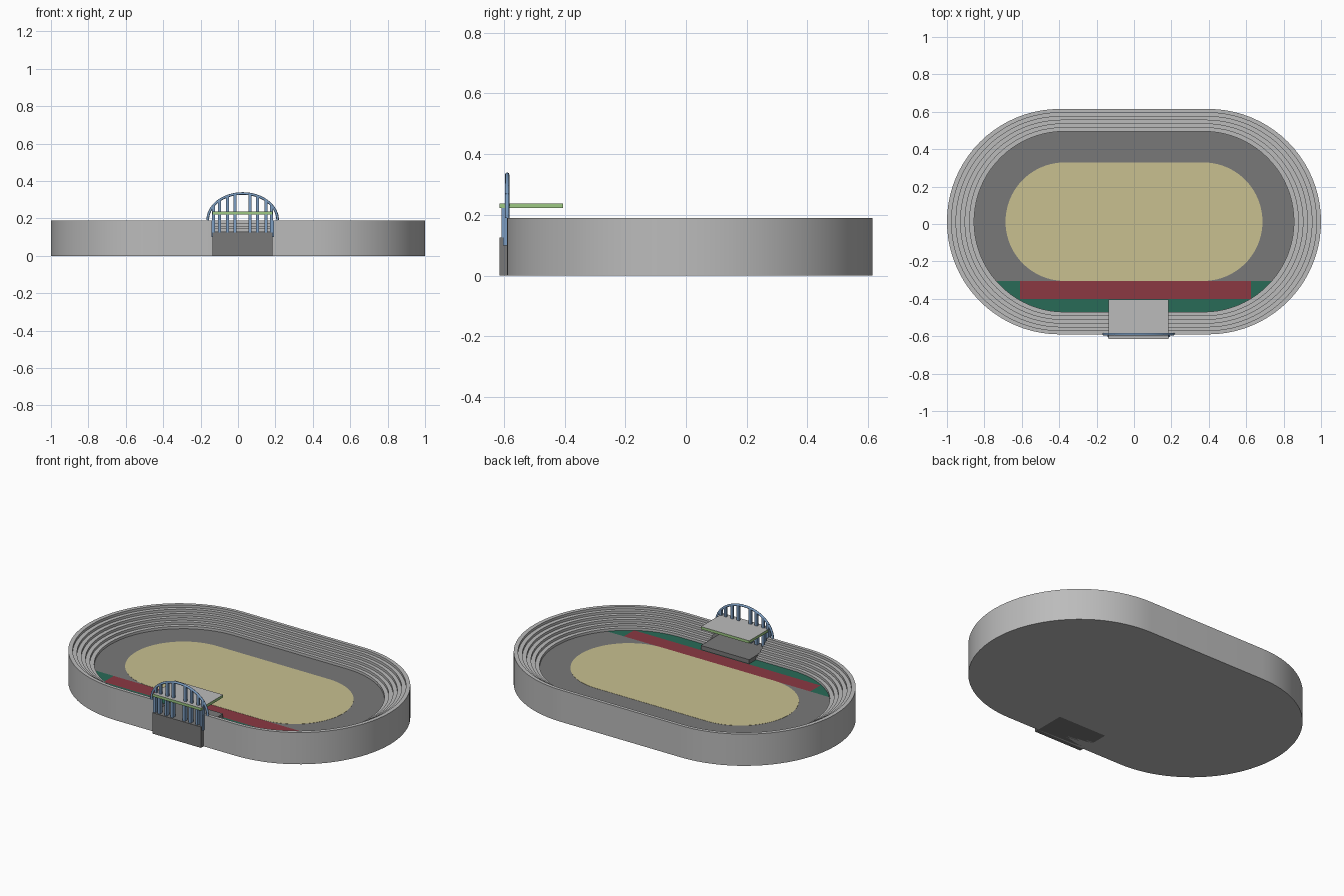
import bpy, bmesh, math
from mathutils import Vector

cube = bpy.data.objects.get("Cube")
if cube:
    bpy.data.objects.remove(cube, do_unlink=True)


def material(name, r, g, b):
    m = bpy.data.materials.new(name)
    m.use_nodes = True
    m.diffuse_color = (r, g, b, 1)
    m.node_tree.nodes["Principled BSDF"].inputs["Base Color"].default_value = (r, g, b, 1)
    return m


LIGHT = material("light concrete", 0.5, 0.5, 0.5)
DARK = material("dark grey", 0.19, 0.19, 0.19)
SAND = material("sand field", 0.58, 0.53, 0.28)
RED = material("red track", 0.26, 0.04, 0.055)
GREEN = material("dark green", 0.022, 0.145, 0.095)
LIME = material("light green", 0.34, 0.58, 0.23)
BLUE = material("steel blue", 0.2, 0.34, 0.54)

YC = 0.0125                  # centre line of the bowl
WALL, FLOOR, STEPS = 0.19, 0.10, 6
LEFT, RIGHT = -0.135, 0.185  # gap for the gate
MID = (LEFT + RIGHT) / 2
DECK = 0.125                 # top of the gate block
OUTER, INNER, FIELD = (0.6025, 0.3975), (0.4825, 0.3725), (0.317, 0.37)


def make_object(name, bm, *mats):
    mesh = bpy.data.meshes.new(name)
    bm.to_mesh(mesh)
    bm.free()
    ob = bpy.data.objects.new(name, mesh)
    bpy.context.collection.objects.link(ob)
    for m in mats:
        mesh.materials.append(m)
    return ob


def smooth(ob):
    bpy.ops.object.select_all(action='DESELECT')
    ob.select_set(True)
    bpy.context.view_layer.objects.active = ob
    bpy.ops.object.shade_smooth_by_angle(angle=math.radians(30))


def oval(r, s, z, n=40):
    """Two half circles of radius r joined by straights of half length s."""
    pts = []
    for side in (1, -1):
        for i in range(n + 1):
            a = math.pi * (i / n - 0.5)
            pts.append(Vector((side * (s + r * math.cos(a)), YC + side * r * math.sin(a), z)))
    return pts


def box(name, lo, hi, *mats):
    bm = bmesh.new()
    bmesh.ops.create_cube(bm, size=1)
    for v in bm.verts:
        v.co = [l + (c + 0.5) * (h - l) for l, h, c in zip(lo, hi, v.co)]
    return make_object(name, bm, *mats)


# Seating bowl: stepped section swept round the oval, open at the gate
def ring(t):
    return [a + (b - a) * t for a, b in zip(INNER, OUTER)]


section = [(ring(1), 0), (ring(1), WALL)]
for i in reversed(range(STEPS)):
    z = FLOOR + (WALL - FLOOR) * (i + 1) / STEPS
    if i < STEPS - 1:
        section.append((ring((i + 1) / STEPS), z))
    section.append((ring(i / STEPS), z))
section.append((ring(0), FLOOR))
section.append((ring(0), 0))

bm = bmesh.new()
rows = []
for (r, s), z in section:
    front = YC - r
    pts = [Vector((RIGHT, front, z))] + oval(r, s, z) + [Vector((LEFT, front, z))]
    rows.append([bm.verts.new(p) for p in pts])
for a, b in zip(rows, rows[1:] + rows[:1]):
    for i in range(len(a) - 1):
        bm.faces.new((a[i], a[i + 1], b[i + 1], b[i]))
for end in (0, -1):
    bm.faces.new([row[end] for row in rows])
bmesh.ops.recalc_face_normals(bm, faces=bm.faces)
smooth(make_object("seating_bowl", bm, LIGHT))

# Underside
bm = bmesh.new()
bm.faces.new([bm.verts.new(p) for p in reversed(oval(*OUTER, 0))])
make_object("base_plate", bm, LIGHT)

# Arena floor: cut along the track edges and coloured by region
TRACK_Y, TRACK_FRONT, TRACK_L, TRACK_R = -0.305, -0.4, -0.61, 0.625
bm = bmesh.new()
bm.faces.new([bm.verts.new(p) for p in oval(*INNER, FLOOR)])
for co, no in (((0, TRACK_Y, 0), (0, 1, 0)), ((0, TRACK_FRONT, 0), (0, 1, 0)),
               ((TRACK_L, 0, 0), (1, 0, 0)), ((TRACK_R, 0, 0), (1, 0, 0))):
    bmesh.ops.bisect_plane(bm, geom=bm.verts[:] + bm.edges[:] + bm.faces[:],
                           plane_co=co, plane_no=no)
for f in bm.faces:
    c = f.calc_center_bounds()
    if c.y < TRACK_Y:
        on_track = c.y > TRACK_FRONT and TRACK_L < c.x < TRACK_R
        f.material_index = 1 if on_track else 2
make_object("arena_floor", bm, DARK, RED, GREEN)

# Playing field plate
bm = bmesh.new()
top = bm.faces.new([bm.verts.new(p) for p in oval(*FIELD, FLOOR)])
new = bmesh.ops.extrude_face_region(bm, geom=[top])["geom"]
for v in new:
    if isinstance(v, bmesh.types.BMVert):
        v.co.z += 0.001
bmesh.ops.recalc_face_normals(bm, faces=bm.faces)
make_object("playing_field", bm, SAND)

# Gate block and canopy
box("gate_block", (LEFT, -0.615, 0), (RIGHT, -0.405, DECK), DARK)
canopy = box("canopy", (LEFT, -0.615, 0.222), (RIGHT, -0.405, 0.238), LIME, LIGHT)
for p in canopy.data.polygons:
    if p.normal.z > 0.5:
        p.material_index = 1

# Arch over the gate
ARCH_Y, ARCH_W, ARCH_H = -0.589, 0.187, 0.143
curve = bpy.data.curves.new("gate_arch", 'CURVE')
curve.dimensions = '3D'
curve.bevel_depth = 0.007
curve.bevel_resolution = 2
curve.use_fill_caps = True
N = 32
spline = curve.splines.new('POLY')
spline.points.add(N)
for i, p in enumerate(spline.points):
    a = math.pi * i / N
    p.co = (MID + ARCH_W * math.cos(a), ARCH_Y, WALL + ARCH_H * math.sin(a), 1)
curve.materials.append(BLUE)
arch = bpy.data.objects.new("gate_arch", curve)
bpy.context.collection.objects.link(arch)

# Columns: tall ones up to the arch, short ones under the canopy front
HALF = 0.008
for side in (-1, 1):
    for k, off in enumerate((0.04, 0.08, 0.125, 0.155)):
        x = MID + side * off
        top = WALL + ARCH_H * math.sqrt(1 - (off / ARCH_W) ** 2)
        tag = f"{'left' if side > 0 else 'right'}_{k + 1}"
        box("arch_column_" + tag, (x - HALF, ARCH_Y - 0.006, DECK),
            (x + HALF, ARCH_Y + 0.006, top), BLUE)
        box("canopy_column_" + tag, (x - HALF, -0.607, DECK),
            (x + HALF, -0.595, 0.222), BLUE)
    x = MID + side * 0.162
    box("gate_post_" + ("left" if side > 0 else "right"), (x - 0.005, -0.603, FLOOR),
        (x + 0.005, -0.588, WALL), BLUE)
